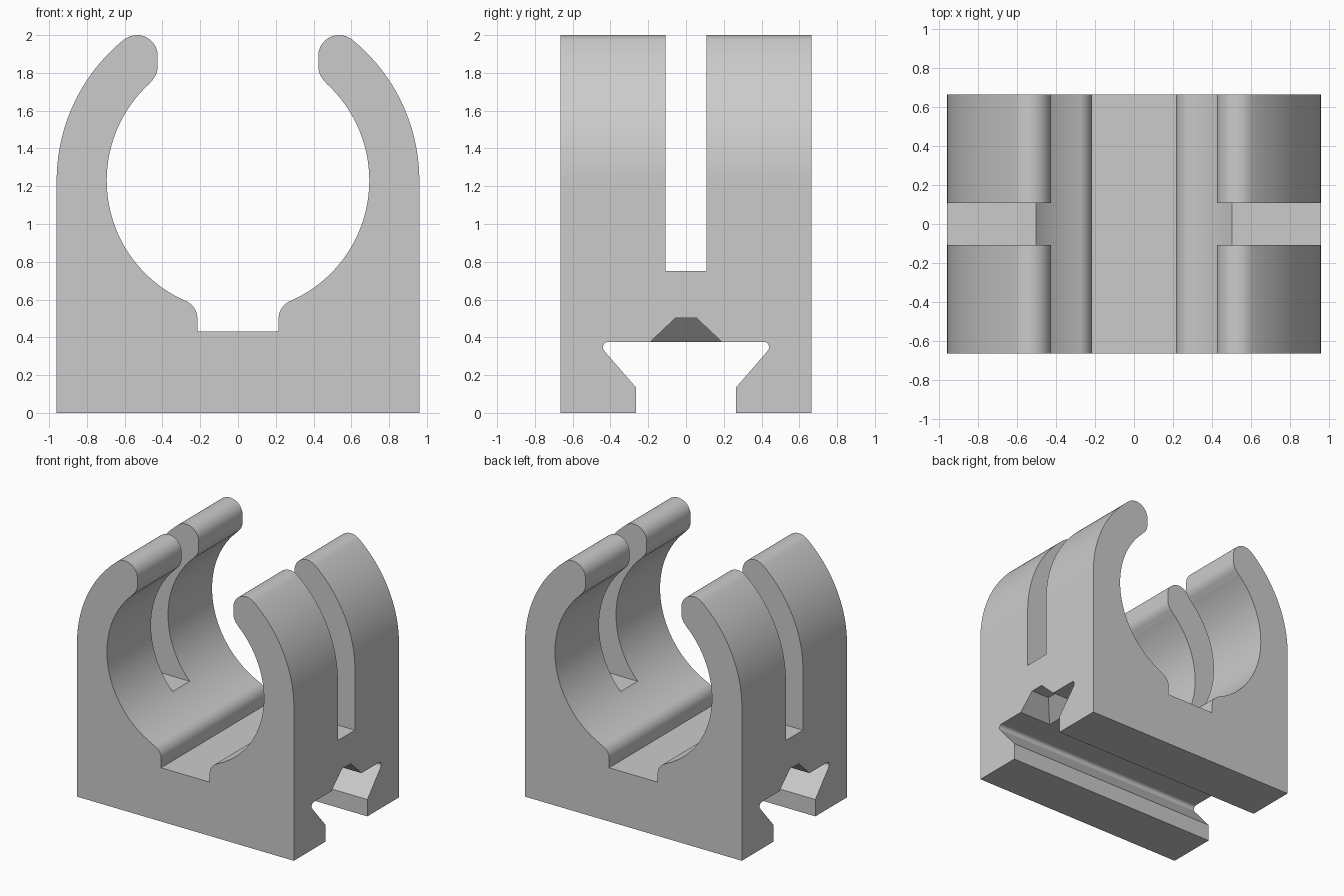
import bpy, bmesh
from math import sin, cos, radians, atan2, degrees
from mathutils import Vector

if "Cube" in bpy.data.objects:
    bpy.data.objects.remove(bpy.data.objects["Cube"])

grey = bpy.data.materials.new("plain grey")
grey.use_nodes = True
colour = (0.6, 0.6, 0.6, 1)
grey.diffuse_color = colour
grey.node_tree.nodes["Principled BSDF"].inputs["Base Color"].default_value = colour


def arc(cx, cz, r, start, end, steps):
    """Points along a circular arc, angles in degrees."""
    angles = [radians(start + (end - start) * i / steps) for i in range(steps + 1)]
    return [(cx + r * cos(a), cz + r * sin(a)) for a in angles]


def make_object(name, bm):
    bmesh.ops.recalc_face_normals(bm, faces=bm.faces)
    mesh = bpy.data.meshes.new(name)
    bm.to_mesh(mesh)
    bm.free()
    mesh.materials.append(grey)
    obj = bpy.data.objects.new(name, mesh)
    bpy.context.collection.objects.link(obj)
    return obj


def extrude_half_profile(name, half, axis, reach):
    """Mirror half an outline and extrude it along axis from -reach to reach."""
    outline = half + [(-u, z) for u, z in reversed(half)]
    bm = bmesh.new()
    place = (lambda u, z: (u, -reach, z)) if axis == "Y" else (lambda u, z: (-reach, u, z))
    face = bm.faces.new([bm.verts.new(place(u, z)) for u, z in outline])
    grown = bmesh.ops.extrude_face_region(bm, geom=[face])["geom"]
    shift = Vector((0, 2 * reach, 0) if axis == "Y" else (2 * reach, 0, 0))
    bmesh.ops.translate(bm, vec=shift, verts=[g for g in grown if isinstance(g, bmesh.types.BMVert)])
    return make_object(name, bm)


# Clip body: bore, rounded arm tips and a keyway under the bore
BORE, OUTER, MID = 0.695, 0.96, 1.23
TIP, TIP_X, TIP_Z, LIP_Z = 0.11, 0.535, 1.89, 1.835
KEY, KEY_X, KEY_Z = 0.1, 0.315, 0.5
tip_angle = degrees(atan2(TIP_Z - MID, TIP_X))
lip_angle = degrees(atan2(0.512, 0.47))
key_angle = degrees(atan2(KEY_Z - MID, KEY_X))

half = [(OUTER, 0)]
half += arc(0, MID, OUTER, 0, tip_angle, 32)
half += arc(TIP_X, TIP_Z, TIP, tip_angle, 180, 20)[1:]
half += arc(TIP_X, LIP_Z, TIP, 180, 230, 10)
half += arc(0, MID, BORE, lip_angle, key_angle, 64)
half += arc(KEY_X, KEY_Z, KEY, key_angle + 180, 180, 14)[1:]
half += [(KEY_X - KEY, 0.43)]
body = extrude_half_profile("clip_body", half, "Y", 0.665)

# Slot that splits each arm in two
slot = extrude_half_profile("arm_slot_cutter", [(0.108, 0.75), (0.108, 2.3)], "X", 1.2)

# Dovetail groove along the underside
groove_half = [(0.265, -0.1), (0.265, 0.135), (0.43, 0.325)]
groove_half += arc(0.413, 0.348, 0.027, -38, 90, 10)[1:]
groove = extrude_half_profile("rail_groove_cutter", groove_half, "X", 1.2)


def notch_cutter(name, side):
    """Tapered pocket with a sloping inner end, opening into the groove."""
    bm = bmesh.new()
    for width, inner, z in ((0.217, 0.65, 0.35), (0.055, 0.8, 0.503)):
        for x in (inner, 1.1):
            for y in (-width, width):
                bm.verts.new((side * x, y, z))
    bmesh.ops.convex_hull(bm, input=bm.verts)
    bmesh.ops.dissolve_limit(bm, angle_limit=0.01, verts=bm.verts, edges=bm.edges)
    return make_object(name, bm)


cutters = [slot, groove, notch_cutter("left_notch_cutter", 1), notch_cutter("right_notch_cutter", -1)]

# Cut the body, then discard the cutters
bpy.ops.object.select_all(action="DESELECT")
bpy.context.view_layer.objects.active = body
body.select_set(True)
for cutter in cutters:
    cutter.hide_render = True
    cut = body.modifiers.new(cutter.name, "BOOLEAN")
    cut.operation, cut.solver, cut.object = "DIFFERENCE", "EXACT", cutter
    bpy.ops.object.modifier_apply(modifier=cut.name)
    bpy.data.objects.remove(cutter)

# Smooth curves with crisp edges
bpy.ops.object.shade_smooth_by_angle(angle=radians(25))
weighted = body.modifiers.new("weighted_normals", "WEIGHTED_NORMAL")
weighted.keep_sharp = True
